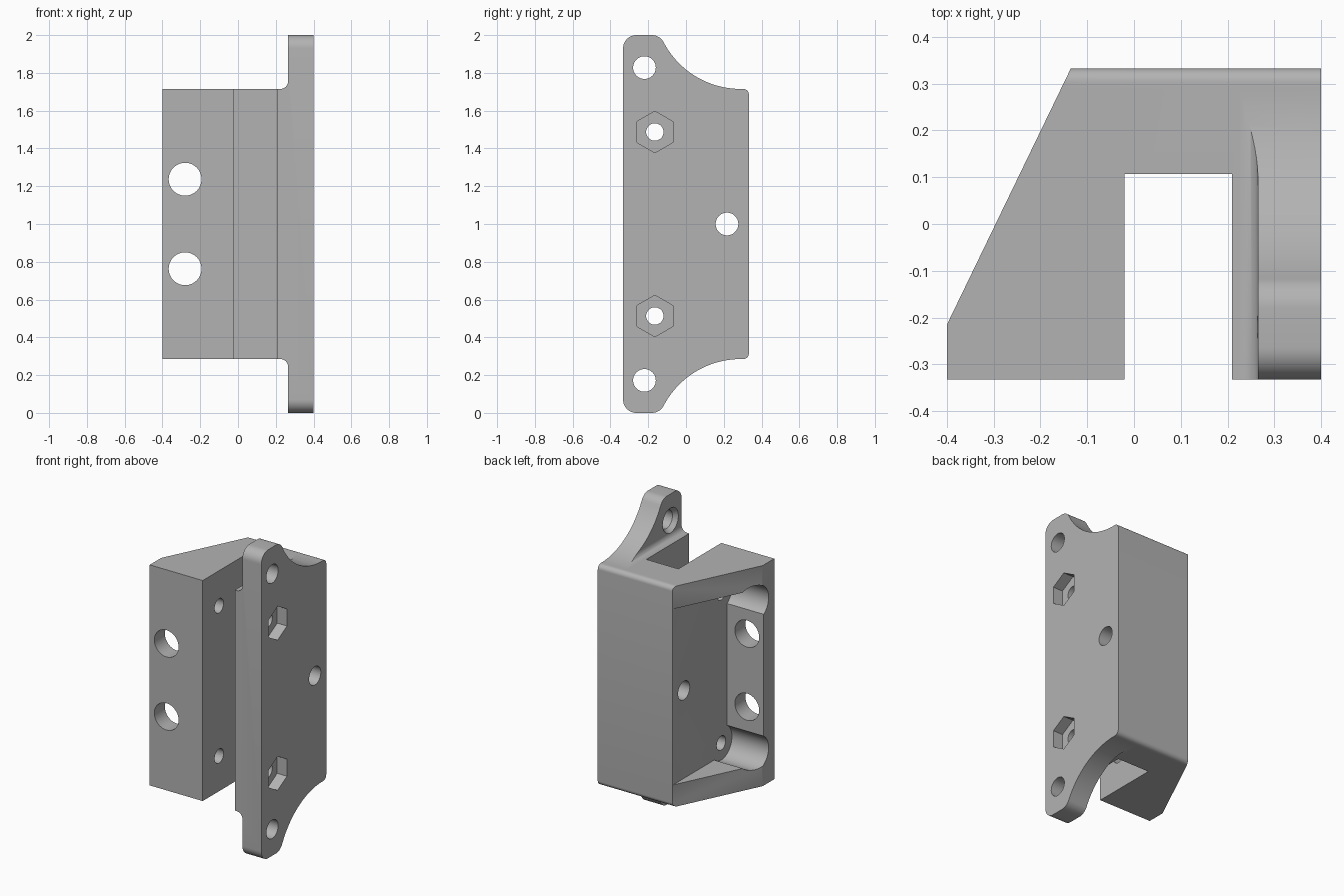
import bpy, bmesh
from math import sin, cos, pi, radians, sqrt, atan2, degrees
from mathutils import Vector

if "Cube" in bpy.data.objects:
    bpy.data.objects.remove(bpy.data.objects["Cube"])

grey = bpy.data.materials.new("plain_grey")
grey.use_nodes = True
GREY = (0.45, 0.45, 0.45, 1)
grey.diffuse_color = GREY
grey.node_tree.nodes["Principled BSDF"].inputs["Base Color"].default_value = GREY


def place(axis, u, v, w):
    """Profile point (u, v) at position w along the axis."""
    return {"x": (w, u, v), "y": (u, w, v), "z": (u, v, w)}[axis]


def loft(name, axis, rings):
    """Solid between two profiles, each given as (position, points)."""
    bm = bmesh.new()
    a, b = [[bm.verts.new(place(axis, u, v, w)) for u, v in pts] for w, pts in rings]
    bm.faces.new(a)
    bm.faces.new(b[::-1])
    for i in range(len(a)):
        j = (i + 1) % len(a)
        bm.faces.new((a[i], b[i], b[j], a[j]))
    bmesh.ops.recalc_face_normals(bm, faces=bm.faces)
    mesh = bpy.data.meshes.new(name)
    bm.to_mesh(mesh)
    bm.free()
    mesh.materials.append(grey)
    obj = bpy.data.objects.new(name, mesh)
    bpy.context.collection.objects.link(obj)
    return obj


def prism(name, axis, pts, lo, hi):
    return loft(name, axis, [(lo, pts), (hi, pts)])


def arc(cu, cv, r, start, end, n=10):
    angles = [radians(start + (end - start) * i / n) for i in range(n + 1)]
    return [(cu + r * cos(t), cv + r * sin(t)) for t in angles]


def circle(cu, cv, r, n=48):
    return arc(cu, cv, r, 0, 360 - 360 / n, n - 1)


def flip(pts):
    return [(u, 2 - v) for u, v in pts]


# Main dimensions
TOP, PLATE_X, WALL_X = 1.715, 0.265, -0.137
BACK = 0.333

# Side outline: rounded ears sweeping into the body height
SWEEP, EAR = 0.461, 0.07
sweep_y, sweep_z = 0.29, TOP + SWEEP
ear_z = 2 - EAR
ear_y = sweep_y - sqrt((SWEEP + EAR) ** 2 - (sweep_z - ear_z) ** 2)
tilt = degrees(atan2(sweep_z - ear_z, sweep_y - ear_y))
upper = arc(BACK - 0.03, TOP - 0.03, 0.03, 0, 90, 8)
upper += arc(sweep_y, sweep_z, SWEEP, 270, 180 + tilt, 32)
upper += arc(ear_y, ear_z, EAR, tilt, 90)[1:]
upper += arc(-BACK + EAR, ear_z, EAR, 90, 180)
bracket = prism("bracket", "x", upper + flip(upper)[::-1], -0.4, 0.4)

cutters = []


def cut(obj, operation="DIFFERENCE"):
    mod = bracket.modifiers.new(obj.name, "BOOLEAN")
    mod.operation, mod.solver, mod.object = operation, "EXACT", obj
    obj.hide_render = True
    cutters.append(obj)


# Plan outline with the slanted side and the front slot
plan = [(-0.4, -0.5), (-0.02, -0.5), (-0.02, 0.107), (0.21, 0.107), (0.21, -0.5),
        (0.5, -0.5), (0.5, 0.5), (-0.053, 0.5), (-0.135, BACK), (-0.4, -0.215)]
cut(prism("plan_outline", "z", plan, -0.5, 2.5), "INTERSECT")

# Clear the space beside each ear, leaving a filleted step
step = [(-0.6, 2.3), (-0.6, TOP)] + arc(PLATE_X - 0.04, TOP + 0.04, 0.04, -90, 0, 8) + [(PLATE_X, 2.3)]
cut(prism("upper_step", "y", step, -0.6, 0.6))
cut(prism("lower_step", "y", flip(step), -0.6, 0.6))

# Pocket opening through the slanted side
pocket = [(-0.6, -0.225), (WALL_X, -0.225), (WALL_X, 0.6), (-0.6, 0.6)]
cut(prism("pocket", "z", pocket, 0.43, 1.57))

# Screw channel, screw hole and nut recess, ear hole with countersink
for side, mirror in (("upper", lambda p: p), ("lower", flip)):
    cut(prism(side + "_screw_channel", "x", mirror(circle(-0.165, 1.487, 0.11)), -0.6, WALL_X))
    cut(prism(side + "_screw_hole", "x", mirror(circle(-0.165, 1.487, 0.046)), -0.25, 0.6))
    cut(prism(side + "_nut_recess", "x", mirror(arc(-0.165, 1.487, 0.11, 30, 330, 5)), 0.33, 0.6))
    cut(prism(side + "_ear_hole", "x", mirror(circle(-0.22, 1.828, 0.06)), 0.1, 0.6))
    cut(loft(side + "_countersink", "x", [(PLATE_X - 0.01, mirror(circle(-0.22, 1.828, 0.087))),
                                          (PLATE_X + 0.03, mirror(circle(-0.22, 1.828, 0.059)))]))
    cut(prism(side + "_front_hole", "y", mirror(circle(-0.28, 1.237, 0.087)), -0.6, -0.1))

# Long hole through the closed back of the slot
cut(prism("back_hole", "x", circle(0.217, 1.0, 0.06), -0.3, 0.6))

# Bake the cuts and discard the cutters
bpy.context.view_layer.update()
graph = bpy.context.evaluated_depsgraph_get()
solid = bpy.data.meshes.new_from_object(bracket.evaluated_get(graph))
bracket.modifiers.clear()
bracket.data = solid
for obj in cutters:
    bpy.data.objects.remove(obj)
solid.materials.clear()
solid.materials.append(grey)
for face in solid.polygons:
    face.material_index = 0

bpy.ops.object.select_all(action="DESELECT")
bracket.select_set(True)
bpy.context.view_layer.objects.active = bracket
bpy.ops.object.shade_smooth_by_angle(angle=radians(30))
